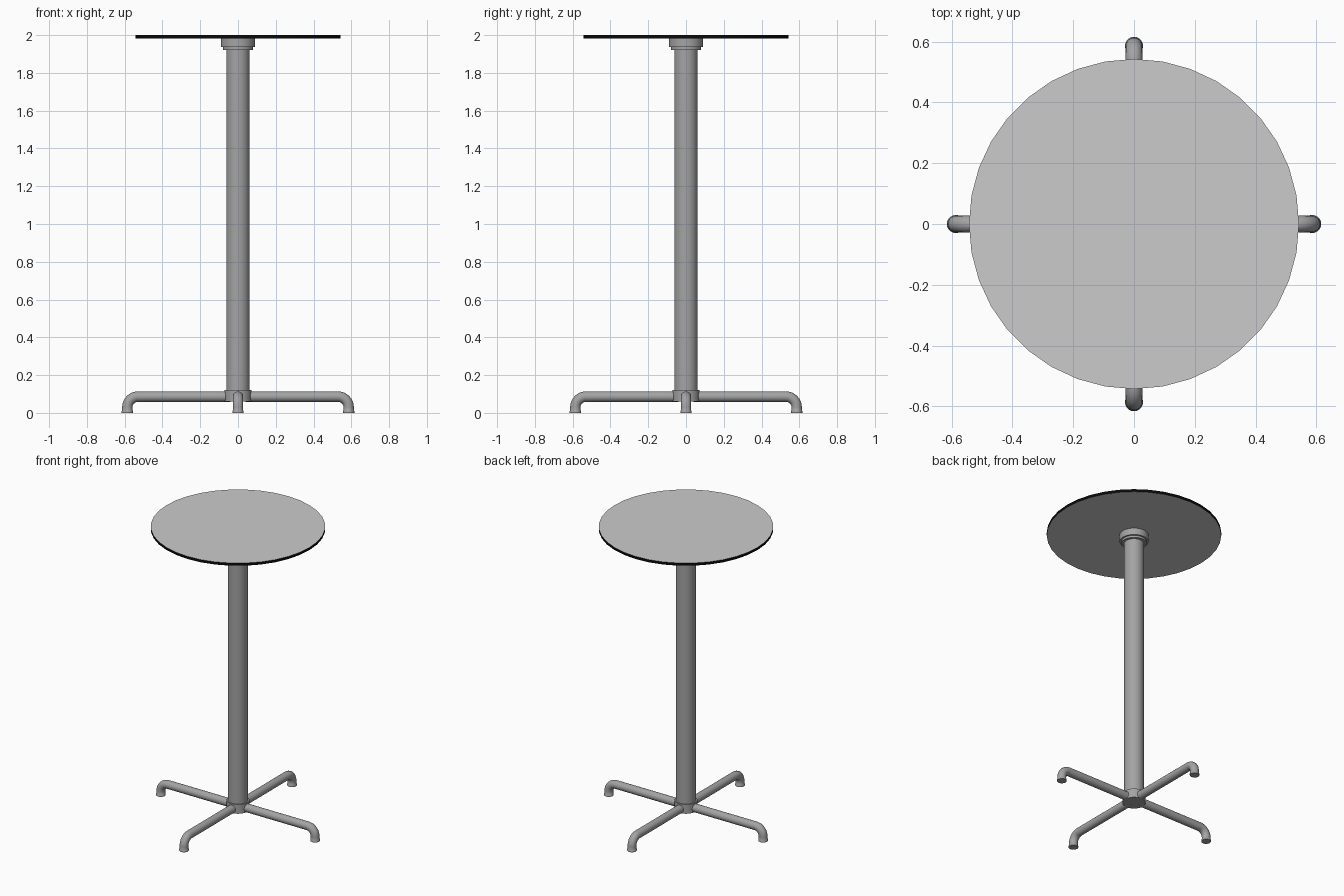
import bpy, math
from mathutils import Vector

cube = bpy.data.objects.get("Cube")
if cube:
    bpy.data.objects.remove(cube, do_unlink=True)


def material(name, value):
    m = bpy.data.materials.new(name)
    m.use_nodes = True
    color = (value, value, value, 1)
    m.diffuse_color = color
    m.node_tree.nodes["Principled BSDF"].inputs["Base Color"].default_value = color
    return m


light_grey = material("light grey laminate", 0.6)
black = material("black edge", 0.003)
metal = material("brushed metal grey", 0.37)


def smooth(obj):
    bpy.ops.object.select_all(action="DESELECT")
    obj.select_set(True)
    bpy.context.view_layer.objects.active = obj
    bpy.ops.object.shade_smooth_by_angle(angle=math.radians(40))


def cylinder(name, radius, bottom, top, mat, sides=36):
    bpy.ops.mesh.primitive_cylinder_add(vertices=sides, radius=radius, depth=top - bottom,
                                        location=(0, 0, (bottom + top) / 2))
    obj = bpy.context.object
    obj.name = name
    obj.data.materials.append(mat)
    smooth(obj)
    return obj


# Round tabletop with a black edge band
tabletop = cylinder("tabletop", 0.543, 1.982, 2.0, light_grey)
tabletop.data.materials.append(black)
for face in tabletop.data.polygons:
    face.material_index = int(abs(face.normal.z) < 0.5)

# Column, stepped collar under the top, and hub at the base
cylinder("collar", 0.09, 1.936, 1.982, metal)
cylinder("collar_step", 0.079, 1.922, 1.936, metal)
cylinder("column", 0.062, 0.115, 1.922, metal)
cylinder("hub", 0.071, 0.06, 0.122, metal)


def leg(name, angle):
    """Sweep a ring along a straight run, a quarter bend and a flared foot."""
    tube, reach, bend, height, sides, steps = 0.0275, 0.586, 0.056, 0.086, 20, 8
    # Each station: distance out, height, tilt of the path, ring radius
    stations = [(0.04, height, 0, tube)]
    for i in range(steps + 1):
        t = math.pi / 2 * i / steps
        stations.append((reach - bend + bend * math.sin(t),
                         height - bend + bend * math.cos(t), t, tube))
    stations += [(reach, 0.014, math.pi / 2, tube), (reach, 0.01, math.pi / 2, 0.03),
                 (reach, 0, math.pi / 2, 0.03)]
    verts, faces = [], []
    for out, z, tilt, radius in stations:
        for k in range(sides):
            a = math.tau * k / sides
            up = radius * math.cos(a)
            verts.append(Vector((out + up * math.sin(tilt), radius * math.sin(a),
                                 z + up * math.cos(tilt))))
    for s in range(len(stations) - 1):
        for k in range(sides):
            n = (k + 1) % sides
            faces.append((s * sides + k, s * sides + n,
                          (s + 1) * sides + n, (s + 1) * sides + k))
    last = (len(stations) - 1) * sides
    faces += [tuple(reversed(range(sides))), tuple(range(last, last + sides))]
    mesh = bpy.data.meshes.new(name)
    mesh.from_pydata(verts, [], faces)
    mesh.flip_normals()
    mesh.materials.append(metal)
    obj = bpy.data.objects.new(name, mesh)
    bpy.context.collection.objects.link(obj)
    obj.rotation_euler.z = angle
    smooth(obj)


# Four legs in a cross
for i, side in enumerate(("left", "back", "right", "front")):
    leg(side + "_leg", i * math.pi / 2)
